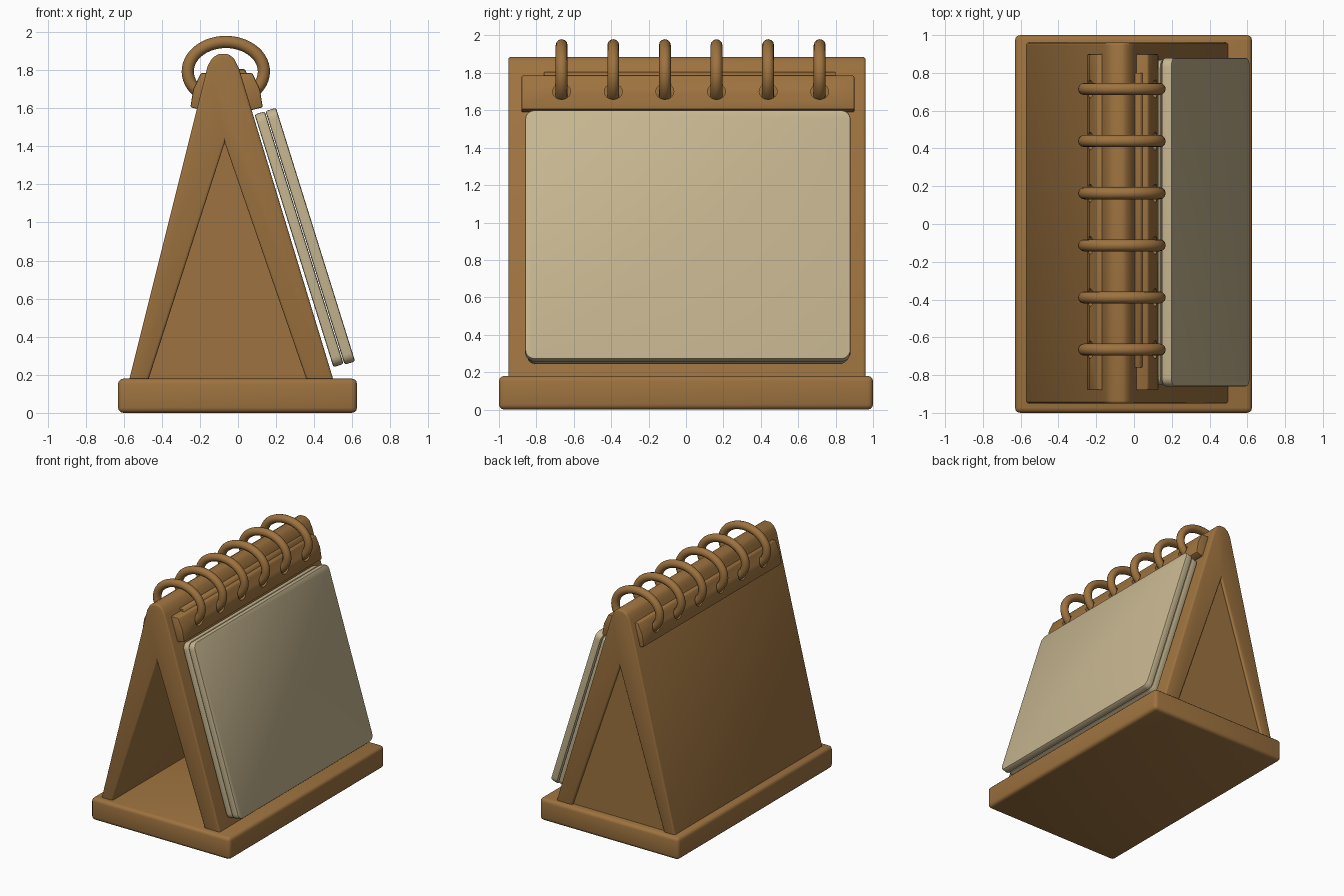
import bpy, bmesh, math
from mathutils import Vector

if "Cube" in bpy.data.objects:
    bpy.data.objects.remove(bpy.data.objects["Cube"])


def material(name, col):
    m = bpy.data.materials.new(name)
    m.diffuse_color = (*col, 1)
    m.use_nodes = True
    m.node_tree.nodes["Principled BSDF"].inputs["Base Color"].default_value = m.diffuse_color
    return m


WOOD = material("warm wood", (0.34, 0.17, 0.05))
PAPER = material("cream paper", (0.56, 0.46, 0.275))
RING_Y = [-0.665 + 0.276 * i for i in range(6)]


def activate(o):
    bpy.ops.object.select_all(action='DESELECT')
    o.select_set(True)
    bpy.context.view_layer.objects.active = o


def new_object(name, bm, mat):
    bmesh.ops.recalc_face_normals(bm, faces=bm.faces)
    me = bpy.data.meshes.new(name)
    bm.to_mesh(me)
    bm.free()
    o = bpy.data.objects.new(name, me)
    bpy.context.collection.objects.link(o)
    me.materials.append(mat)
    return o


def finish(o, bevel=0.0, segments=3):
    activate(o)
    if bevel:
        m = o.modifiers.new("bevel", 'BEVEL')
        m.width, m.segments = bevel, segments
        m.limit_method, m.angle_limit = 'ANGLE', math.radians(30)
        bpy.ops.object.modifier_apply(modifier=m.name)
    bpy.ops.object.shade_smooth_by_angle(angle=math.radians(40))
    return o


def prism(name, pts, depth, mat, bevel=0.0, segments=3):
    """Extrude a closed list of 3D points along a vector."""
    bm = bmesh.new()
    a = [bm.verts.new(p) for p in pts]
    b = [bm.verts.new(Vector(p) + Vector(depth)) for p in pts]
    bm.faces.new(a)
    bm.faces.new(b[::-1])
    n = len(a)
    for i in range(n):
        bm.faces.new((a[i], b[i], b[(i + 1) % n], a[(i + 1) % n]))
    return finish(new_object(name, bm, mat), bevel, segments)


def along_y(name, profile, y0, y1, mat, bevel=0.0, segments=3):
    return prism(name, [(x, y0, z) for x, z in profile], (0, y1 - y0, 0),
                 mat, bevel, segments)


# Base board
along_y("base", [(-0.63, 0), (0.625, 0), (0.625, 0.18), (-0.63, 0.18)],
        -1, 1, WOOD, 0.028)

# A-shaped stand, open at the front
along_y("stand_frame",
        [(-0.575, 0.16), (-0.16, 1.82), (-0.135, 1.865), (-0.1, 1.885),
         (-0.05, 1.885), (-0.02, 1.86), (0.005, 1.81), (0.505, 0.16),
         (0.365, 0.16), (-0.07, 1.42), (-0.475, 0.16)],
        -0.95, 0.96, WOOD, 0.014)

# Wall that closes the far end
along_y("end_wall", [(-0.5, 0.16), (-0.07, 1.48), (0.4, 0.16)], 0.90, 0.94, WOOD)

# Binding strips with ring holes, one per slope
strip = [(0.0, 1.6), (0.07, 1.59), (0.13, 1.605), (0.115, 1.70), (0.075, 1.785), (-0.02, 1.785)]
ridge = [(-0.03, 1.76), (0.06, 1.76), (0.035, 1.805), (-0.03, 1.805)]
for side in ("right", "left"):
    s = -1 if side == "left" else 1
    off = -0.12 if side == "left" else 0
    o = along_y(side + "_binding_strip", [(off + s * x, z) for x, z in strip],
                -0.88, 0.90, WOOD, 0.008, 2)
    bm = bmesh.new()
    for y in RING_Y:
        ring = [Vector((off + s * 0.06, y + 0.048 * math.cos(t), 1.70 + 0.042 * math.sin(t)))
                for t in (2 * math.pi * k / 20 for k in range(20))]
        a = [bm.verts.new(p) for p in ring]
        b = [bm.verts.new(p + Vector((s * 0.15, 0, 0))) for p in ring]
        bm.faces.new(a)
        bm.faces.new(b[::-1])
        for k in range(20):
            bm.faces.new((a[k], b[k], b[(k + 1) % 20], a[(k + 1) % 20]))
    cutter = new_object("hole_cutter", bm, WOOD)
    cutter.hide_render = True
    activate(o)
    m = o.modifiers.new("holes", 'BOOLEAN')
    m.operation, m.object, m.solver = 'DIFFERENCE', cutter, 'EXACT'
    bpy.ops.object.modifier_apply(modifier=m.name)
    bpy.data.objects.remove(cutter)
    finish(o)
    along_y(side + "_strip_ridge", [(off + s * x, z) for x, z in ridge],
            -0.76, 0.80, WOOD, 0.004, 1)

# Pages: rounded sheets lying on the right slope
down = Vector((0.415, 0, -1.33)).normalized()
out = Vector((-down.z, 0, down.x))


def sheet(name, w0, w1, length, y0, y1, r=0.05):
    origin = Vector((0.087, 0, 1.567)) + out * w0
    pts = []
    for cu, cy, a0 in ((length - r, y1 - r, 0), (r, y1 - r, 90),
                       (r, y0 + r, 180), (length - r, y0 + r, 270)):
        for k in range(6):
            t = math.radians(a0 + 18 * k)
            p = origin + down * (cu + r * math.cos(t))
            p.y = cy + r * math.sin(t)
            pts.append(p)
    prism(name, pts, out * (w1 - w0), PAPER, 0.01, 2)


sheet("inner_pages", 0.0, 0.056, 1.39, -0.85, 0.87)
sheet("outer_pages", 0.06, 0.118, 1.395, -0.86, 0.88)

# Binder rings arching over the ridge
for i, y in enumerate(RING_Y):
    cu = bpy.data.curves.new("ring_%d" % (i + 1), 'CURVE')
    cu.dimensions = '3D'
    cu.bevel_depth, cu.bevel_resolution, cu.use_fill_caps = 0.032, 4, True
    sp = cu.splines.new('POLY')
    N = 40
    sp.points.add(N)
    for k in range(N + 1):
        t = math.radians(-50 + 280 * k / N)
        sp.points[k].co = (-0.064 + 0.2 * math.cos(t), y,
                           1.793 + 0.155 * math.sin(t), 1)
    o = bpy.data.objects.new("ring_%d" % (i + 1), cu)
    bpy.context.collection.objects.link(o)
    cu.materials.append(WOOD)
    activate(o)
    bpy.ops.object.convert(target='MESH')
    finish(bpy.context.object)
